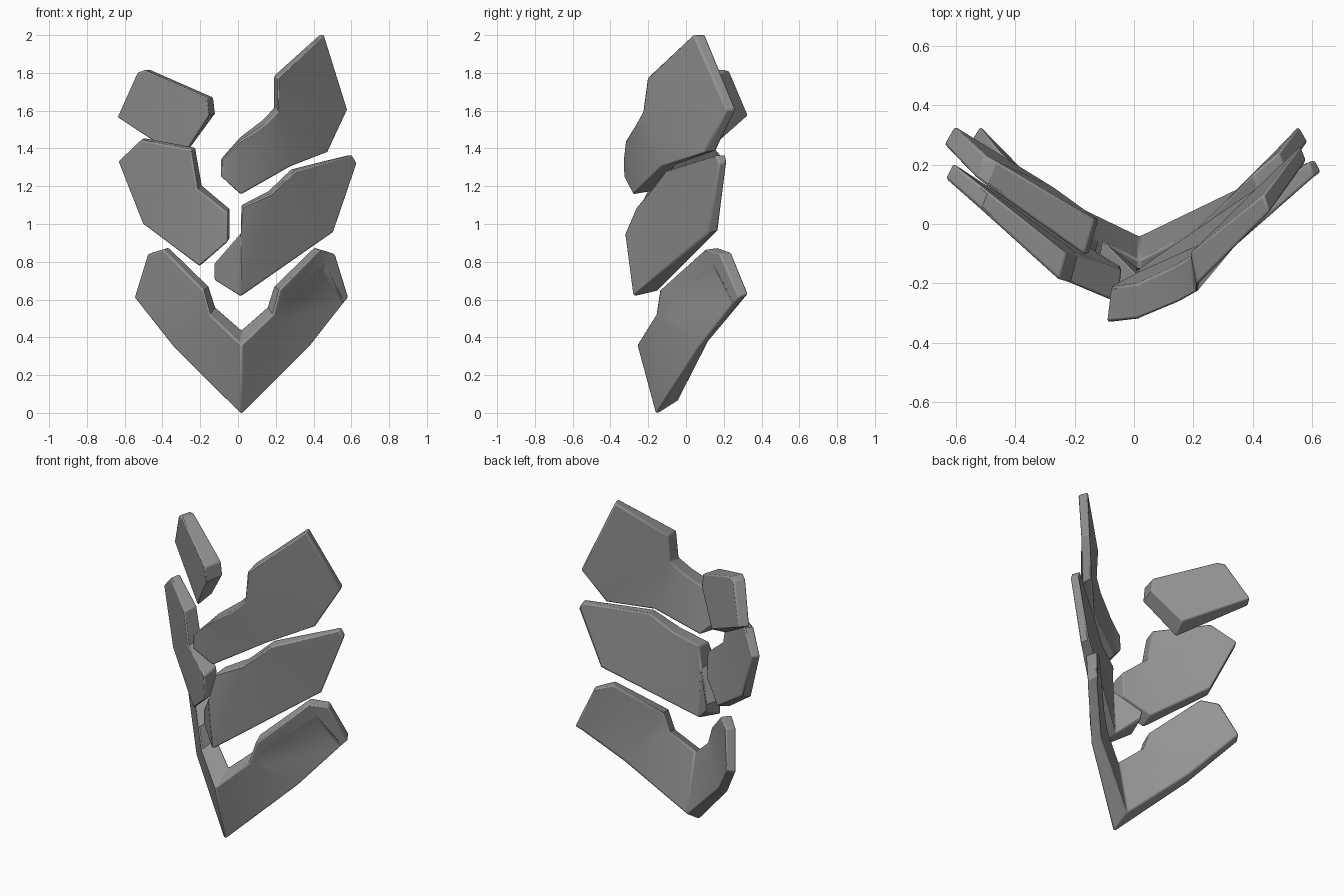
import bpy
import bmesh
from mathutils import Vector

cube = bpy.data.objects.get("Cube")
if cube:
    bpy.data.objects.remove(cube, do_unlink=True)

# One plain grey for every plate
grey = bpy.data.materials.new("matte_grey")
grey.use_nodes = True
colour = (0.3, 0.3, 0.3, 1)
grey.diffuse_color = colour
grey.node_tree.nodes["Principled BSDF"].inputs["Base Color"].default_value = colour

MID = 0.018  # centre line of the lower plate


def plate(name, points, faces, inward, back_faces=None, bevel=0.009):
    """Thick plate. Each point is front x, y, z, then depth and lift of its back.
    Faces are strings of point names; inward pulls the back to the centre."""
    bm = bmesh.new()
    back_faces = back_faces or faces
    front, back = {}, {}
    for k, (x, y, z, depth, lift) in points.items():
        side = max(-1, min(1, (x - MID) / 0.15))
        front[k] = bm.verts.new((x, y, z))
        if any(k in f for f in back_faces):
            back[k] = bm.verts.new((x - inward * side, y + depth, z + lift))
    for f in faces:
        bm.faces.new([front[k] for k in f])
    rim = [e for e in bm.edges if e.is_boundary]
    twin = {front[k]: back[k] for k in back}
    for f in back_faces:
        bm.faces.new([back[k] for k in reversed(f)])
    for e in rim:
        a, b = e.verts
        bm.faces.new((a, b, twin[b], twin[a]))
    bmesh.ops.recalc_face_normals(bm, faces=bm.faces[:])
    mesh = bpy.data.meshes.new(name)
    bm.to_mesh(mesh)
    bm.free()
    mesh.materials.append(grey)
    obj = bpy.data.objects.new(name, mesh)
    bpy.context.collection.objects.link(obj)
    mod = obj.modifiers.new("soft_edges", "BEVEL")
    mod.width = bevel
    mod.segments = 2
    mod.limit_method = "ANGLE"
    mod.angle_limit = 0.8
    bpy.ops.object.select_all(action="DESELECT")
    obj.select_set(True)
    bpy.context.view_layer.objects.active = obj
    bpy.ops.object.shade_smooth_by_angle(angle=0.5)


# Lower V plate: left leg in lower case, mirrored leg in upper case
leg = {
    "m": (0.38, 0.07, 0.35, 0.05, 0.03), "t": (0.585, 0.28, 0.61, 0.05, 0.02),
    "c": (0.515, 0.18, 0.84, 0.06, 0.01), "d": (0.43, 0.1, 0.865, 0.07, 0.01),
    "n": (0.22, -0.14, 0.65, 0.1, 0.02), "f": (0.185, -0.16, 0.52, 0.11, 0.04),
}
v_points = {"o": (MID, -0.16, -0.01, 0.12, 0.075), "r": (MID, -0.26, 0.36, 0.14, 0.08)}
v_points.update(leg)
for k, p in leg.items():
    v_points[k.upper()] = (2 * MID - p[0], *p[1:])
# outline of the shallow panel on the left leg, then its sunken corners
v_points.update({
    "w": (0.25, -0.086, 0.5, 0, 0), "x": (0.275, -0.055, 0.625, 0, 0),
    "y": (0.46, 0.145, 0.785, 0, 0), "z": (0.56, 0.25, 0.58, 0.05, 0.02),
})
for k in "xy":
    sunk = Vector(v_points[k]).lerp(Vector(leg["m"]), 0.07)
    sunk[1] += 0.02
    v_points[k.upper()] = tuple(sunk)
legs = ["omfr", "oMFr", "MFN", "MTCDN"]
plate("lower_v_plate", v_points,
      legs + ["mzYXw", "wXx", "xXYy", "yYz", "mwf", "fwxn", "nxyd", "dyc", "cyzt"],
      0.03, back_faces=legs + ["mfn", "mztcdn"])

# Middle left plate with a small flange folded past the centre
plate("middle_left_plate", {
    "a": (0.015, -0.28, 0.615, 0.13, 0.03), "b": (0.505, 0.12, 0.955, 0.05, 0.01),
    "c": (0.63, 0.175, 1.32, 0.04, 0.01), "d": (0.605, 0.16, 1.365, 0.05, 0),
    "e": (0.3, -0.11, 1.28, 0.08, 0.01), "f": (0.18, -0.2, 1.165, 0.1, 0.01),
    "g": (0.018, -0.26, 1.09, 0.1, 0.01), "h": (0.015, -0.325, 0.95, 0.15, 0),
    "i": (-0.125, -0.17, 0.79, 0.12, 0.01), "j": (-0.125, -0.17, 0.7, 0.11, 0.05),
}, ["abf", "afgh", "bef", "bcde", "ahij"], 0.02)

# Upper left plate
plate("upper_left_plate", {
    "a": (-0.09, -0.33, 1.34, 0.12, 0.02), "b": (-0.09, -0.33, 1.25, 0.12, 0.02),
    "c": (0.015, -0.28, 1.155, 0.12, 0.02), "d": (0.28, -0.13, 1.305, 0.08, 0.01),
    "e": (0.475, 0.1, 1.38, 0.06, 0.01), "f": (0.58, 0.215, 1.605, 0.05, 0),
    "g": (0.455, 0.04, 2.005, 0.06, 0), "h": (0.21, -0.205, 1.775, 0.11, 0.01),
    "i": (0.21, -0.23, 1.595, 0.12, 0.02), "k": (0.145, -0.265, 1.53, 0.12, 0.02),
    "j": (0.01, -0.32, 1.44, 0.12, 0.02),
}, ["abcj", "cdkj", "dik", "dei", "efghi"], 0.02)

# Middle right plate
plate("middle_right_plate", {
    "a": (-0.635, 0.155, 1.33, 0.05, 0.01), "b": (-0.515, 0.05, 1.445, 0.06, 0.01),
    "c": (-0.25, -0.19, 1.395, 0.09, 0.01), "d": (-0.215, -0.2, 1.185, 0.1, 0.02),
    "e": (-0.055, -0.265, 1.06, 0.11, 0.02), "f": (-0.055, -0.255, 0.905, 0.11, 0.02),
    "g": (-0.205, -0.16, 0.775, 0.1, 0.03), "h": (-0.505, 0.06, 1.0, 0.06, 0.02),
}, ["abcdh", "dgh", "defg"], 0.025)

# Upper right plate
plate("upper_right_plate", {
    "a": (-0.64, 0.27, 1.565, 0.06, 0.01), "b": (-0.535, 0.16, 1.8, 0.07, 0.01),
    "c": (-0.495, 0.13, 1.815, 0.08, 0), "d": (-0.165, -0.105, 1.67, 0.12, 0),
    "e": (-0.155, -0.105, 1.575, 0.12, 0.01), "f": (-0.3, 0.02, 1.34, 0.1, 0.05),
}, ["abcf", "cdef"], 0.035)
